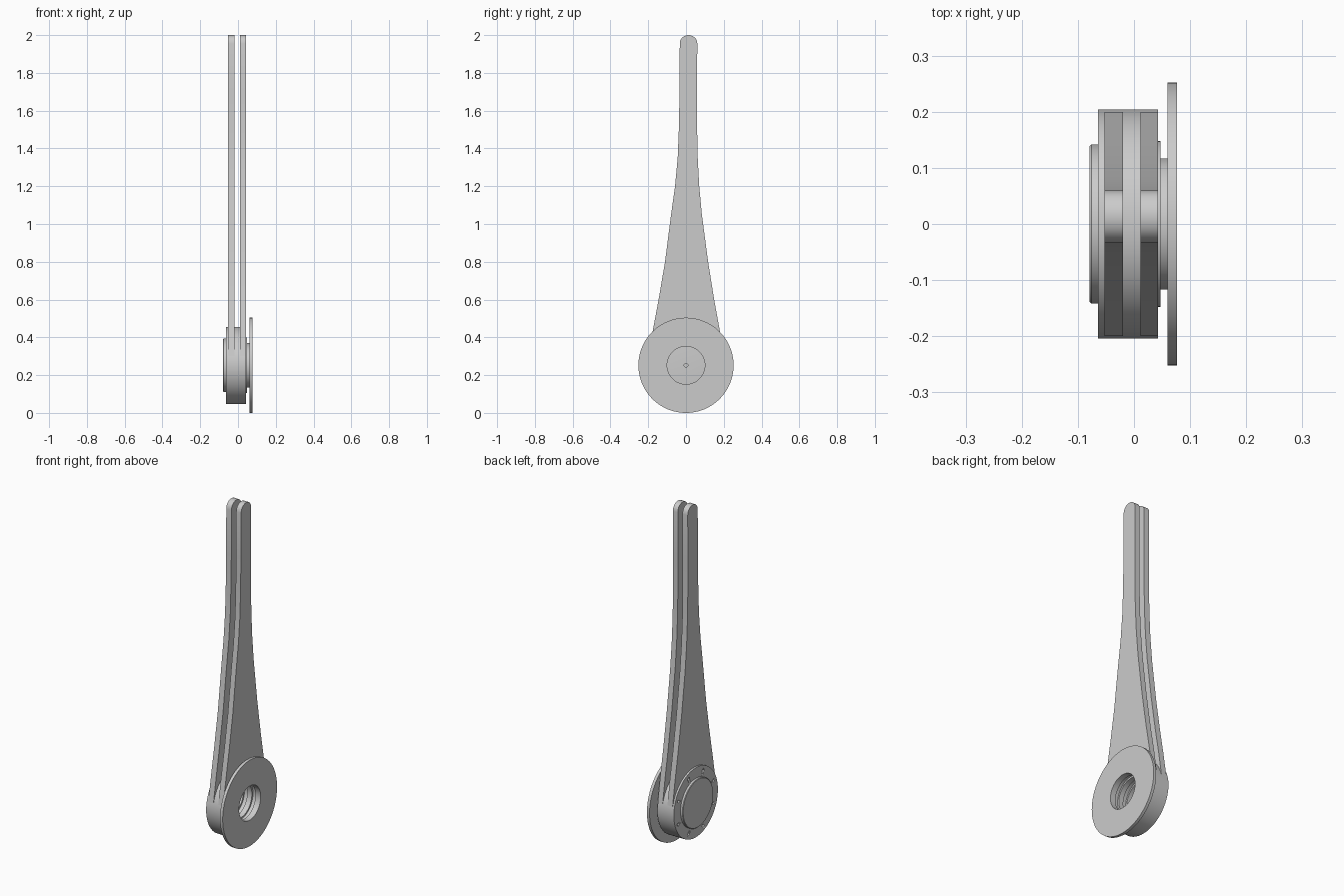
import bpy, bmesh
from math import sin, cos, pi, radians
from mathutils import Matrix

cube = bpy.data.objects.get("Cube")
if cube:
    bpy.data.objects.remove(cube)

AXIS_Z = 0.252
GREY = (0.6, 0.6, 0.6, 1)
grey = bpy.data.materials.new("plain grey")
grey.use_nodes = True
grey.diffuse_color = GREY
grey.node_tree.nodes["Principled BSDF"].inputs["Base Color"].default_value = GREY


def finish(name, bm, angle=30):
    bmesh.ops.recalc_face_normals(bm, faces=bm.faces[:])
    mesh = bpy.data.meshes.new(name)
    bm.to_mesh(mesh)
    bm.free()
    mesh.materials.append(grey)
    ob = bpy.data.objects.new(name, mesh)
    bpy.context.collection.objects.link(ob)
    bpy.ops.object.select_all(action='DESELECT')
    ob.select_set(True)
    bpy.context.view_layer.objects.active = ob
    bpy.ops.object.shade_smooth_by_angle(angle=radians(angle))
    return ob


def lathe(name, profile, n=96):
    """Spin a closed (x, radius) loop around the hub axis."""
    bm = bmesh.new()
    rings = []
    for i in range(n):
        a = 2 * pi * i / n
        rings.append([bm.verts.new((x, r * cos(a), AXIS_Z + r * sin(a))) for x, r in profile])
    m = len(profile)
    for i in range(n):
        p, q = rings[i], rings[(i + 1) % n]
        for j in range(m):
            k = (j + 1) % m
            bm.faces.new((p[j], p[k], q[k], q[j]))
    return finish(name, bm)


def ring(name, x0, x1, inner, outer):
    return lathe(name, [(x0, inner), (x0, outer), (x1, outer), (x1, inner)])


# Hub with a grooved bore
hub = lathe("hub", [(-0.064, 0.1), (-0.064, 0.204), (0.043, 0.204), (0.043, 0.11),
                    (0.02, 0.11), (0.02, 0.1), (-0.01, 0.1), (-0.01, 0.11),
                    (-0.035, 0.11), (-0.035, 0.1)])

# Bolt holes around the hub's outer face
bm = bmesh.new()
for i in range(8):
    a = 2 * pi * (i + 0.5) / 8
    place = Matrix.Translation((-0.064, 0.174 * cos(a), AXIS_Z + 0.174 * sin(a)))
    bmesh.ops.create_cone(bm, cap_ends=True, segments=16, radius1=0.008, radius2=0.008,
                          depth=0.03, matrix=place @ Matrix.Rotation(pi / 2, 4, 'Y'))
cutter = finish("bolt_hole_cutter", bm)
cutter.hide_render = True
bpy.context.view_layer.objects.active = hub
cut = hub.modifiers.new("bolt holes", 'BOOLEAN')
cut.operation = 'DIFFERENCE'
cut.solver = 'EXACT'
cut.object = cutter
bpy.ops.object.modifier_apply(modifier=cut.name)
bpy.data.objects.remove(cutter)

# Cap with a blind centre hole, then the collar, neck and flange
lathe("end_cap", [(-0.079, 0.0005), (-0.079, 0.139), (-0.076, 0.142), (-0.064, 0.142),
                  (-0.06, 0.1), (-0.06, 0.01), (-0.07, 0.01), (-0.07, 0.0005)])
ring("collar", 0.043, 0.047, 0.1, 0.148)
ring("neck", 0.043, 0.06, 0.1, 0.117)
ring("flange", 0.06, 0.077, 0.1, 0.252)

# Twin blades: (height, back edge, front edge)
STATIONS = [(0.3, 0.2, -0.2), (0.44, 0.178, -0.175), (0.6, 0.149, -0.145),
            (0.8, 0.117, -0.111), (1.05, 0.084, -0.079), (1.2, 0.07, -0.058),
            (1.35, 0.062, -0.044), (1.5, 0.059, -0.038), (1.7, 0.058, -0.034),
            (1.955, 0.06, -0.033)]
outline = [(back, z) for z, back, front in STATIONS]
for i in range(1, 9):
    a = pi * i / 9
    outline.append((0.0135 + 0.0465 * cos(a), 1.955 + 0.045 * sin(a) ** 0.9))
outline += [(front, z) for z, back, front in reversed(STATIONS)]
for i in range(1, 24):
    a = radians(166 - 152 * i / 24)
    outline.append((0.2 * cos(a), AXIS_Z + 0.2 * sin(a)))


def blade(name, x0, x1):
    bm = bmesh.new()
    face = bm.faces.new([bm.verts.new((x0, y, z)) for y, z in outline])
    ext = bmesh.ops.extrude_face_region(bm, geom=[face])
    verts = [v for v in ext["geom"] if isinstance(v, bmesh.types.BMVert)]
    bmesh.ops.translate(bm, verts=verts, vec=(x1 - x0, 0, 0))
    return finish(name, bm)


blade("right_blade", -0.053, -0.0195)
blade("left_blade", 0.0115, 0.043)
